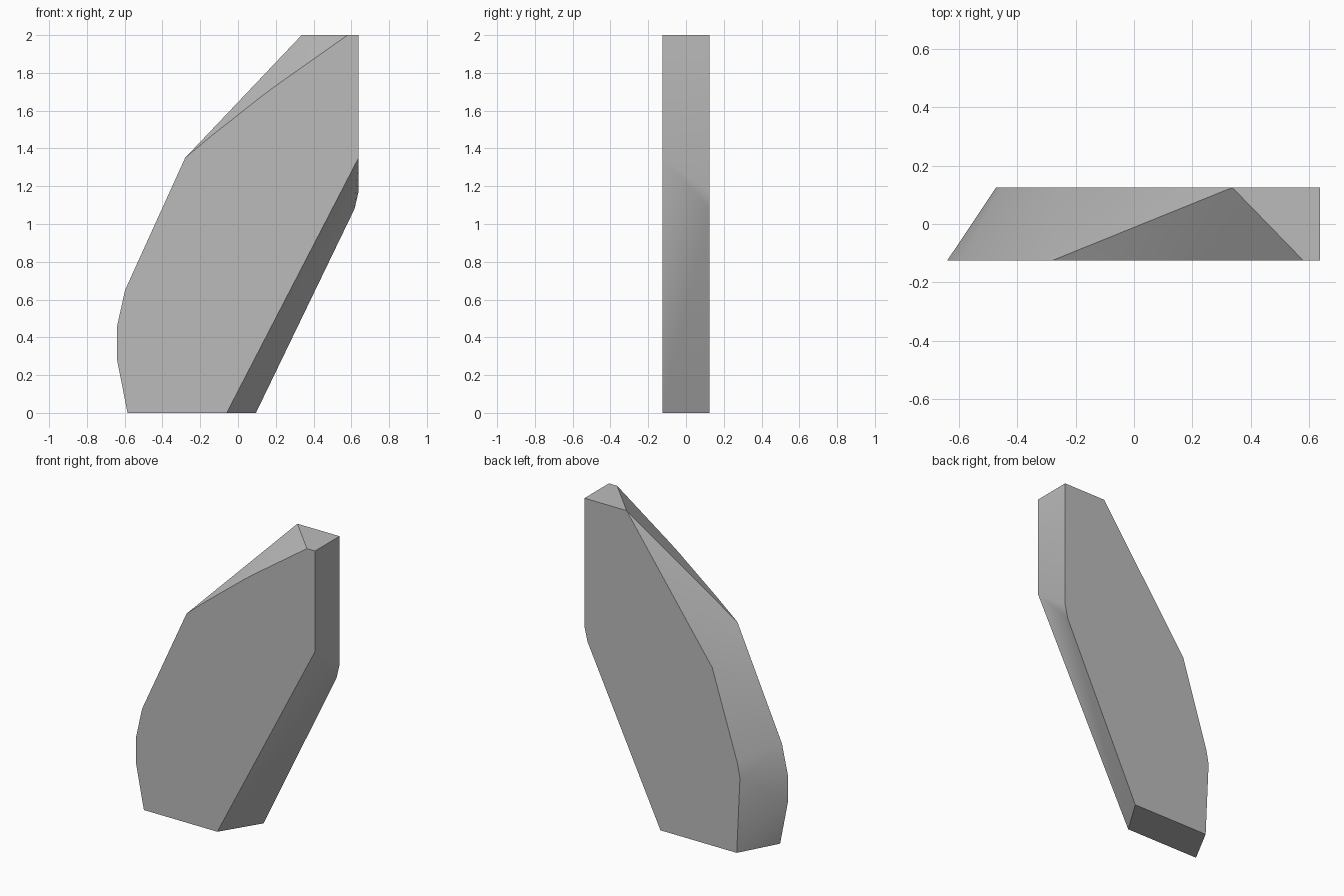
import bpy, bmesh, math

cube = bpy.data.objects.get("Cube")
if cube:
    bpy.data.objects.remove(cube, do_unlink=True)

# Single grey material
grey = bpy.data.materials.new("mid_grey")
grey.use_nodes = True
colour = (0.5, 0.5, 0.5, 1.0)
grey.diffuse_color = colour
grey.node_tree.nodes["Principled BSDF"].inputs["Base Color"].default_value = colour

# Outlines (x, z) of the two flat sides, counter-clockwise from the front
HALF_DEPTH = 0.125
FRONT = [(-0.585, 0), (-0.06, 0), (0.638, 1.35), (0.638, 2), (0.58, 2),
         (0.2, 1.732), (0.13, 1.68), (-0.14, 1.467), (-0.28, 1.35),
         (-0.598, 0.65), (-0.64, 0.46), (-0.64, 0.28)]
BACK = [(-0.45, 0), (0.095, 0), (0.617, 1.08), (0.638, 1.17), (0.638, 2),
        (0.337, 2), (-0.275, 1.15), (-0.455, 0.58), (-0.473, 0.49)]

# Rim: matching (front, back) points; a repeated point makes a triangle
RIM = [(0, 0), (1, 1), (2, 2), (2, 3), (3, 4), (4, 5), (5, 5), (6, 5), (7, 5),
       (8, 5), (8, 6), (9, 6), (9, 7), (10, 8), (11, 8), (11, 0)]

bm = bmesh.new()
front = [bm.verts.new((x, -HALF_DEPTH, z)) for x, z in FRONT]
back = [bm.verts.new((x, HALF_DEPTH, z)) for x, z in BACK]
bm.faces.new(front)
bm.faces.new(back[::-1])
for (f0, b0), (f1, b1) in zip(RIM, RIM[1:] + RIM[:1]):
    corners = [front[f0], back[b0], back[b1], front[f1]]
    bm.faces.new(list(dict.fromkeys(corners)))
bmesh.ops.recalc_face_normals(bm, faces=bm.faces)

mesh = bpy.data.meshes.new("bevelled_slab")
bm.to_mesh(mesh)
bm.free()
mesh.materials.append(grey)
slab = bpy.data.objects.new("bevelled_slab", mesh)
bpy.context.collection.objects.link(slab)

# Soft shading across the shallow rim folds, crisp main edges
bpy.ops.object.select_all(action='DESELECT')
slab.select_set(True)
bpy.context.view_layer.objects.active = slab
bpy.ops.object.shade_smooth_by_angle(angle=math.radians(30))
